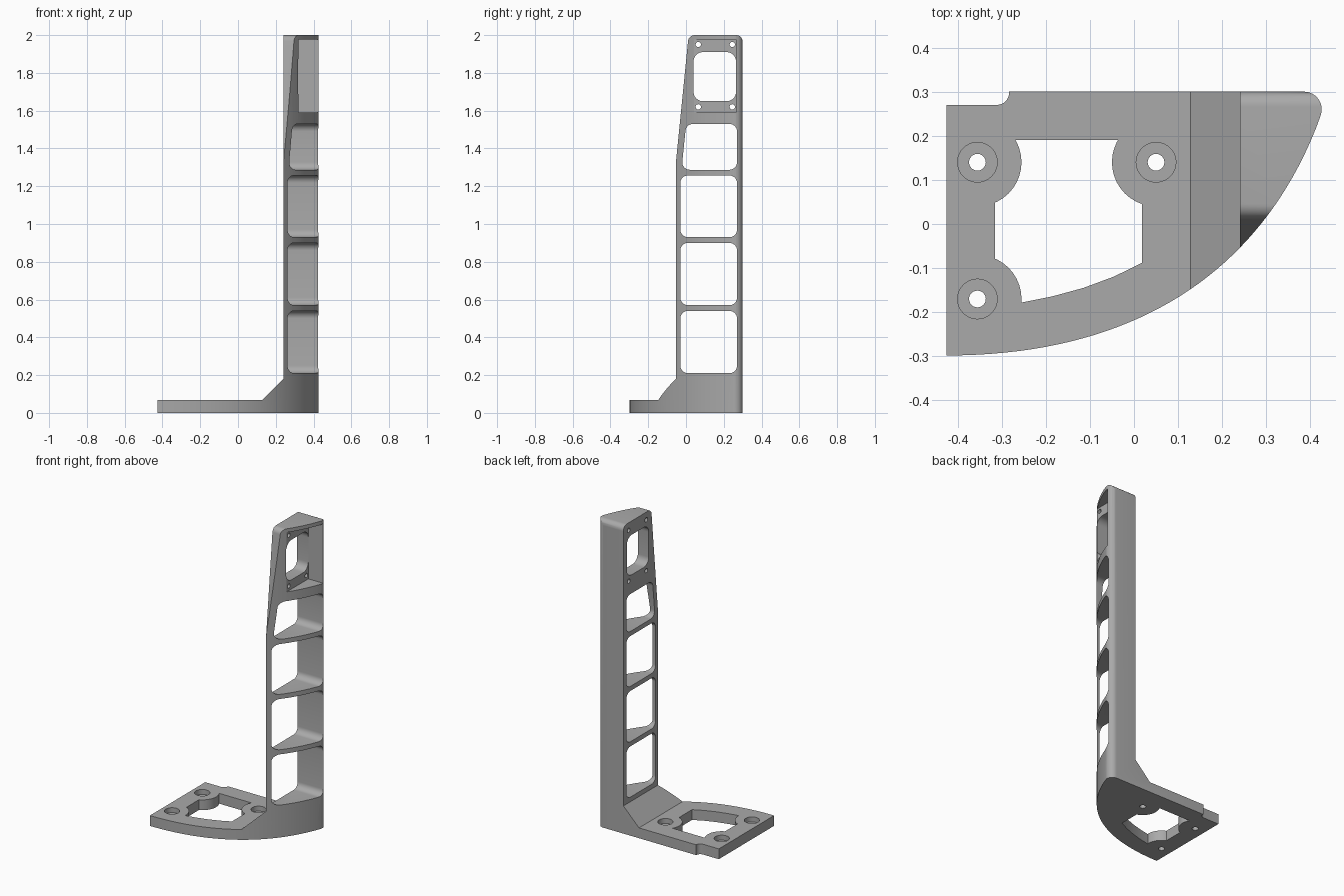
import bpy, bmesh, math
from mathutils import Vector

if "Cube" in bpy.data.objects:
    bpy.data.objects.remove(bpy.data.objects["Cube"])


def fillet(points, seg=8):
    """Polygon from (x, y) or (x, y, radius) corners, rounding those with a radius."""
    out, n = [], len(points)
    for i, p in enumerate(points):
        c = Vector(p[:2])
        if len(p) < 3:
            out.append(c)
            continue
        u = (Vector(points[i - 1][:2]) - c).normalized()
        v = (Vector(points[(i + 1) % n][:2]) - c).normalized()
        half = u.angle(v) / 2
        centre = c + (u + v).normalized() * (p[2] / math.sin(half))
        d = p[2] / math.tan(half)
        a, b = c + u * d - centre, c + v * d - centre
        turn = math.atan2(a.x * b.y - a.y * b.x, a.dot(b))
        for k in range(seg + 1):
            t = turn * k / seg
            out.append(centre + Vector((a.x * math.cos(t) - a.y * math.sin(t),
                                        a.x * math.sin(t) + a.y * math.cos(t))))
    return out


def circle(x, y, r, n=40):
    return [(x + r * math.cos(math.tau * i / n), y + r * math.sin(math.tau * i / n))
            for i in range(n)]


def prism(name, pts, axis, lo, hi):
    """Extrude a 2D outline along an axis."""
    place = {'x': lambda a, b, t: (t, a, b),
             'y': lambda a, b, t: (a, t, b),
             'z': lambda a, b, t: (a, b, t)}[axis]
    bm = bmesh.new()
    low = [bm.verts.new(place(p[0], p[1], lo)) for p in pts]
    high = [bm.verts.new(place(p[0], p[1], hi)) for p in pts]
    bm.faces.new(low)
    bm.faces.new(high)
    for i in range(len(pts)):
        j = (i + 1) % len(pts)
        bm.faces.new((low[i], low[j], high[j], high[i]))
    bmesh.ops.recalc_face_normals(bm, faces=bm.faces)
    me = bpy.data.meshes.new(name)
    bm.to_mesh(me)
    bm.free()
    ob = bpy.data.objects.new(name, me)
    bpy.context.collection.objects.link(ob)
    return ob


def combine(ob, cutter, operation='DIFFERENCE'):
    m = ob.modifiers.new("cut", 'BOOLEAN')
    m.object, m.operation, m.solver = cutter, operation, 'EXACT'
    bpy.context.view_layer.objects.active = ob
    bpy.ops.object.modifier_apply(modifier=m.name)
    bpy.data.objects.remove(cutter)


# plan outline: long swept curve, rounded rear corner, small notch
ctrl = [Vector(p) for p in ((-0.425, -0.298), (0.035, -0.298), (0.3055, -0.08), (0.4235, 0.246))]
sweep = []
for i in range(40):
    t = 0.97 * i / 39
    w = ((1 - t) ** 3, 3 * t * (1 - t) ** 2, 3 * t * t * (1 - t), t ** 3)
    sweep.append(tuple(sum((c * k for c, k in zip(ctrl, w)), Vector((0, 0)))))
plan = sweep + [(0.443, 0.3, 0.04), (-0.283, 0.3), (-0.283, 0.27, 0.028), (-0.425, 0.27)]
bracket = prism("tower_bracket", fillet(plan), 'z', 0, 2.2)

# front profile: base plate, ramp and upright
front = [(-1, -0.1), (1, -0.1), (1, 2.3), (0.24, 2.3), (0.24, 0.18), (0.128, 0.067), (-1, 0.067)]
combine(bracket, prism("front_profile", front, 'y', -1, 1), 'INTERSECT')

# side profile: tapered upper part with rounded top
side = [(-0.5, -0.1), (0.5, -0.1), (0.5, 1.965), (0.3, 1.965), (0.3, 2.0, 0.034),
        (0.014, 2.0, 0.035), (-0.076, 1.1), (-0.5, 1.1)]
combine(bracket, prism("side_profile", fillet(side), 'x', -1, 1), 'INTERSECT')

# windows through the upright
for z0, z1, y0, y1 in ((0.21, 0.54, -0.03, -0.03), (0.57, 0.90, -0.03, -0.03),
                       (0.93, 1.257, -0.03, -0.03), (1.287, 1.53, -0.024, 0.001)):
    w = [(y0, z0, 0.04), (0.27, z0, 0.04), (0.27, z1, 0.04), (y1, z1, 0.04)]
    combine(bracket, prism("window", fillet(w), 'x', 0, 1))

# mounting pocket at the top, with opening and four screw holes
pocket = [(-0.5, 1.59), (0.265, 1.59), (0.265, 1.976), (-0.5, 1.976)]
combine(bracket, prism("pocket", pocket, 'x', 0.32, 1))
opening = [(0.04, 1.65, 0.05), (0.265, 1.65, 0.05), (0.265, 1.91, 0.05), (0.04, 1.91, 0.05)]
combine(bracket, prism("opening", fillet(opening), 'x', 0, 0.4))
for y in (0.065, 0.245):
    for z in (1.62, 1.95):
        combine(bracket, prism("screw_hole", circle(y, z, 0.014, 20), 'x', 0, 0.4))

# base opening, leaving round lobes about the bolts
bolts = ((-0.355, 0.14), (0.05, 0.14), (-0.355, -0.17))
hole = [(-0.315, 0.19), (-0.315, -0.185), (-0.255, -0.178), (-0.185, -0.164), (-0.115, -0.145),
        (-0.045, -0.119), (0.018, -0.088), (0.018, 0.19)]
base_hole = prism("base_opening", hole, 'z', -0.1, 0.15)
for x, y in bolts:
    combine(base_hole, prism("lobe", circle(x, y, 0.1), 'z', -0.2, 0.3))
combine(bracket, base_hole)

# counterbored bolt holes
for x, y in bolts:
    combine(bracket, prism("bolt_hole", circle(x, y, 0.019, 24), 'z', -0.1, 0.15))
    combine(bracket, prism("counterbore", circle(x, y, 0.045), 'z', 0.035, 0.15))

# material and shading
grey = bpy.data.materials.new("grey")
grey.diffuse_color = (0.4, 0.4, 0.4, 1)
grey.use_nodes = True
grey.node_tree.nodes["Principled BSDF"].inputs["Base Color"].default_value = grey.diffuse_color
bracket.data.materials.clear()
bracket.data.materials.append(grey)
bpy.ops.object.select_all(action='DESELECT')
bracket.select_set(True)
bpy.context.view_layer.objects.active = bracket
bpy.ops.object.shade_smooth_by_angle(angle=math.radians(30))
